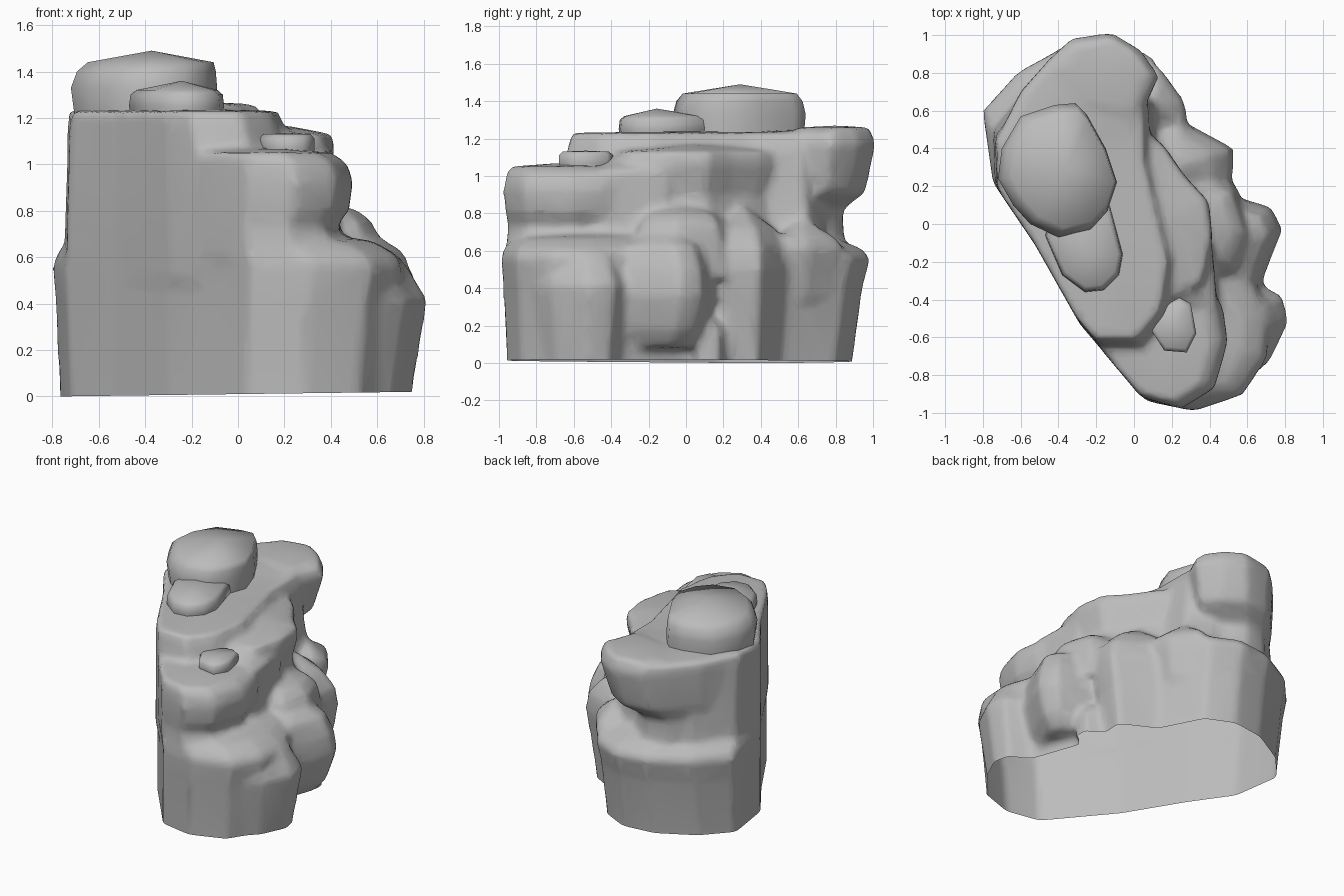
import bpy
import bmesh
import math
from mathutils import Vector

default_cube = bpy.data.objects.get("Cube")
if default_cube:
    bpy.data.objects.remove(default_cube, do_unlink=True)

STONE_COLOUR = (.5, .5, .5, 1)
stone = bpy.data.materials.new("grey stone")
stone.use_nodes = True
stone.diffuse_color = STONE_COLOUR
shader = next(n for n in stone.node_tree.nodes if n.type == 'BSDF_PRINCIPLED')
shader.inputs["Base Color"].default_value = STONE_COLOUR
shader.inputs["Roughness"].default_value = .9


def select_only(objects):
    bpy.ops.object.select_all(action='DESELECT')
    for item in objects:
        item.select_set(True)
    bpy.context.view_layer.objects.active = objects[0]


def add_rock(name, outline, profile, peak, pivot=None, closed=True):
    """Loft an outline through (height, scale) rings and close it with a low peak.

    The rings scale about the pivot, so an outline edge that runs
    through the pivot stays a straight, upright wall.
    """
    points = [Vector(p) for p in outline]
    middle = sum(points, Vector((0, 0))) / len(points)
    pivot = Vector(pivot) if pivot else middle

    bm = bmesh.new()
    rings = []
    for height, scale in profile:
        ring = []
        for point in points:
            spot = pivot + (point - pivot) * scale
            ring.append(bm.verts.new((spot.x, spot.y, height)))
        rings.append(ring)

    count = len(points)
    for lower, upper in zip(rings, rings[1:]):
        for i in range(count):
            j = (i + 1) % count
            bm.faces.new((lower[i], lower[j], upper[j], upper[i]))
    if closed:
        bm.faces.new(list(reversed(rings[0])))

    top = pivot + (middle - pivot) * profile[-1][1]
    tip = bm.verts.new((top.x, top.y, peak))
    for i in range(count):
        bm.faces.new((rings[-1][i], rings[-1][(i + 1) % count], tip))

    mesh = bpy.data.meshes.new(name)
    bm.to_mesh(mesh)
    bm.free()
    mesh.materials.append(stone)
    rock = bpy.data.objects.new(name, mesh)
    bpy.context.collection.objects.link(rock)
    return rock


# Broad foot of the outcrop, with its straight wall kept flat
base = add_rock(
    "base_rock",
    [(-.77, .53), (-.72, .18), (-.53, -.1), (-.3, -.49), (.04, -.91),
     (.28, -.96), (.52, -.88), (.64, -.7), (.65, -.5), (.56, -.25),
     (.42, .15), (.22, .5), (.07, .8), (-.12, .89), (-.35, .86), (-.6, .72)],
    [(-.1, 1), (0, 1), (.4, 1.04), (.56, 1.07), (.61, 1.04), (.67, .93)],
    peak=.75, pivot=(-.3, -.49))

# Tall central mass
cliff = add_rock(
    "main_cliff",
    [(-.73, .45), (-.72, .18), (-.53, -.1), (-.31, -.49), (-.2, -.62),
     (.02, -.62), (.15, -.46), (.19, -.2), (.13, .05), (.06, .35),
     (.06, .6), (-.1, .68), (-.55, .67)],
    [(.5, 1.1), (.75, 1.08), (1, 1.04), (1.13, 1.03), (1.23, .98)],
    peak=1.24, pivot=(-.53, -.1))

# Column at the back, pinched below its rim
pillar = add_rock(
    "back_pillar",
    [(-.74, .42), (-.4, .3), (0, .5), (.13, .78), (.03, .92),
     (-.12, 1.01), (-.33, .98), (-.45, .87), (-.6, .7)],
    [(.5, .8), (.66, .74), (.82, .72), (.91, .92), (1.17, 1.01),
     (1.24, .97)],
    peak=1.25, pivot=(-.65, .4))
pillar_rim = add_rock(
    "back_pillar_rim",
    [(-.28, .62), (0, .57), (.05, .74), (.1, .8), (.01, .92),
     (-.12, 1), (-.32, .96), (-.4, .82)],
    [(1.1, 1), (1.24, .98), (1.26, .9)],
    peak=1.27)

# Overhanging shelf beside the cliff, and the slope leading down from it
ledge = add_rock(
    "side_ledge",
    [(0, .55), (-.1, 0), (.1, -.45), (.37, -.32), (.42, -.08),
     (.4, .12), (.27, .26), (.16, .42)],
    [(.5, 1.12), (.75, .97), (.9, .9), (1.06, 1), (1.13, .97)],
    peak=1.17, pivot=(0, 0))
slope = add_rock(
    "ledge_slope",
    [(0, -.3), (.1, -.55), (.45, -.46), (.42, -.1)],
    [(.5, 1.1), (.75, .97), (1.03, .98)],
    peak=1.12, pivot=(.1, -.3))

# Rounded step at the front end
step = add_rock(
    "front_boulder",
    [(-.17, -.67), (.04, -.92), (.25, -.98), (.43, -.87), (.5, -.62),
     (.47, -.42), (.25, -.33), (-.1, -.45)],
    [(.6, .96), (.74, .88), (.8, .97), (.93, 1), (1.01, .95), (1.05, .84)],
    peak=1.07, pivot=(-.1, -.75))

# Knobs along the broken side
knobs = [
    add_rock(
        "outer_knob",
        [(.4, -.38), (.66, -.36), (.72, -.2), (.79, -.03), (.73, .09),
         (.5, .16), (.35, .05)],
        [(.08, .65), (.18, .85), (.36, 1), (.5, .95), (.63, .8)],
        peak=.72, pivot=(.4, -.15)),
    add_rock(
        "upper_knob",
        [(.25, -.28), (.53, -.25), (.6, -.05), (.52, .18), (.25, .25)],
        [(.45, 1.12), (.66, 1.03), (.74, .98), (.8, .75)],
        peak=.84, pivot=(.3, 0)),
    add_rock(
        "foot_knob",
        [(.4, 0), (.56, .07), (.56, .17), (.4, .25)],
        [(-.1, 1), (.16, 1), (.22, .8)],
        peak=.27, pivot=(.4, .12)),
    add_rock(
        "back_shoulder",
        [(.05, .5), (.05, .2), (.3, .02), (.52, .2), (.53, .4), (.27, .54)],
        [(-.1, .78), (.3, .92), (.5, 1), (.62, .95), (.72, .75)],
        peak=.84, pivot=(.1, .3)),
    add_rock(
        "back_knob",
        [(-.1, .75), (0, .4), (.29, .5), (.27, .65), (.13, .84)],
        [(.34, .8), (.5, .9), (.6, 1), (.66, .93)],
        peak=.78, pivot=(0, .6)),
    add_rock(
        "front_corner_knob",
        [(.35, -.8), (.6, -.83), (.72, -.73), (.82, -.52), (.79, -.38),
         (.65, -.31), (.4, -.4)],
        [(-.1, .81), (0, .83), (.42, 1), (.48, .9), (.58, .76)],
        peak=.64, pivot=(.4, -.55)),
]

# Weld the lumps into one weathered skin, then cut the foot open
outcrop = base
select_only([outcrop, cliff, pillar, pillar_rim, ledge, slope, step] + knobs)
bpy.ops.object.join()
outcrop.name = "rock_outcrop"

weld = outcrop.modifiers.new("weld", 'REMESH')
weld.mode = 'VOXEL'
weld.voxel_size = .025
weather = outcrop.modifiers.new("weather", 'SMOOTH')
weather.factor = .5
weather.iterations = 7
facet = outcrop.modifiers.new("facet", 'DECIMATE')
facet.ratio = .15
for modifier in (weld, weather, facet):
    bpy.ops.object.modifier_apply(modifier=modifier.name)

bm = bmesh.new()
bm.from_mesh(outcrop.data)
bmesh.ops.bisect_plane(
    bm, geom=bm.verts[:] + bm.edges[:] + bm.faces[:],
    plane_co=(-.77, 0, 0), plane_no=(-.013, 0, 1), clear_inner=True)
for face in bm.faces:
    face.material_index = 0
bm.to_mesh(outcrop.data)
bm.free()

# Loose stones resting on top
summit = add_rock(
    "summit_boulder",
    [(-.7, .4), (-.72, .24), (-.64, .1), (-.55, 0), (-.4, -.07),
     (-.23, -.03), (-.14, .07), (-.09, .22), (-.15, .4), (-.25, .58),
     (-.31, .64), (-.42, .63), (-.6, .57)],
    [(1.21, .97), (1.33, 1), (1.4, .95), (1.44, .86)],
    peak=1.49, pivot=(-.2, .3), closed=False)
summit_step = add_rock(
    "summit_step_stone",
    [(-.47, -.06), (-.38, -.27), (-.26, -.36), (-.16, -.35),
     (-.08, -.27), (-.06, -.16), (-.13, .1), (-.4, .12)],
    [(1.21, .96), (1.25, 1), (1.3, .97), (1.32, .85)],
    peak=1.36, closed=False)
ledge_stone = add_rock(
    "small_ledge_stone",
    [(.09, -.56), (.16, -.67), (.28, -.68), (.33, -.58), (.3, -.42),
     (.24, -.39), (.13, -.45)],
    [(1.03, .96), (1.07, 1), (1.11, 1), (1.13, .85)],
    peak=1.135, closed=False)

for rock in (outcrop, summit, summit_step, ledge_stone):
    select_only([rock])
    bpy.ops.object.shade_smooth_by_angle(angle=math.radians(70))
